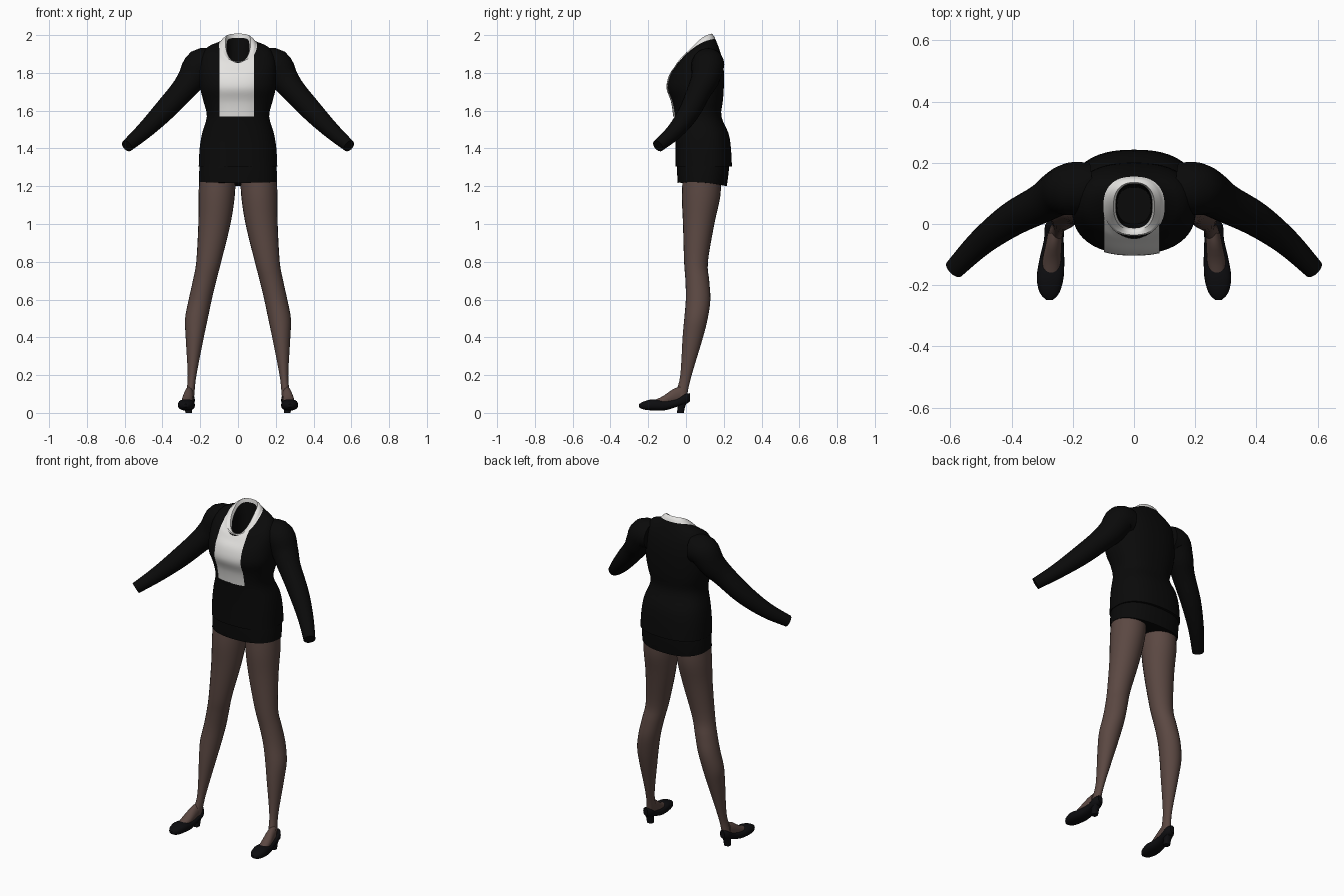
import bpy, bmesh, math
from mathutils import Vector
from mathutils.bvhtree import BVHTree

if "Cube" in bpy.data.objects:
    bpy.data.objects.remove(bpy.data.objects["Cube"])


def material(name, rgb):
    m = bpy.data.materials.new(name)
    m.diffuse_color = (*rgb, 1)
    m.use_nodes = True
    m.node_tree.nodes["Principled BSDF"].inputs["Base Color"].default_value = m.diffuse_color
    return m


BLACK = material("black_cloth", (0.003, 0.003, 0.003))
WHITE = material("white_shirt", (0.78, 0.77, 0.75))
BROWN = material("brown_stocking", (0.105, 0.065, 0.055))
SHOE = material("black_leather", (0.004, 0.004, 0.005))


def spline(rows, n):
    """Catmull-Rom interpolation of parameter rows."""
    out = []
    for i in range(len(rows) - 1):
        p = [rows[max(0, min(len(rows) - 1, i + k))] for k in (-1, 0, 1, 2)]
        for j in range(n):
            t = j / n
            out.append([0.5 * (2 * b + (c - a) * t + (2 * a - 5 * b + 4 * c - d) * t * t
                               + (3 * b - a - 3 * c + d) * t ** 3) for a, b, c, d in zip(*p)])
    return out + [list(rows[-1])]


def finish(name, bm, mats, mirror=False, angle=45):
    me = bpy.data.meshes.new(name)
    bm.to_mesh(me)
    bm.free()
    ob = bpy.data.objects.new(name, me)
    bpy.context.collection.objects.link(ob)
    for m in mats:
        me.materials.append(m)
    if mirror:
        ob.modifiers.new("mirror", 'MIRROR')
    bpy.ops.object.select_all(action='DESELECT')
    ob.select_set(True)
    bpy.context.view_layer.objects.active = ob
    bpy.ops.object.shade_smooth_by_angle(angle=math.radians(angle))
    return ob


def loft(rings, rule=None):
    """Skin a list of rings, cap both ends; rule(row, centre) gives the material."""
    bm = bmesh.new()
    vs = [[bm.verts.new(p) for p in r] for r in rings]
    n = len(vs[0])
    for i in range(len(vs) - 1):
        for j in range(n):
            k = (j + 1) % n
            f = bm.faces.new((vs[i][j], vs[i][k], vs[i + 1][k], vs[i + 1][j]))
            if rule:
                f.material_index = rule(i, f.calc_center_median())
    bm.faces.new(vs[0][::-1])
    bm.faces.new(vs[-1])
    bmesh.ops.recalc_face_normals(bm, faces=bm.faces[:])
    return bm


def unit(n, e=2.0):
    """Superellipse points of radius one."""
    pts = []
    for j in range(n):
        a = 2 * math.pi * j / n
        c, s = math.cos(a), math.sin(a)
        pts.append((math.copysign(abs(c) ** (2 / e), c), math.copysign(abs(s) ** (2 / e), s)))
    return pts


def body_ring(zf, zs, zb, rx, yf, yb, e=2.4):
    """Body section with separate heights at the front, sides and back."""
    cy, ry = (yf + yb) / 2, (yb - yf) / 2
    return [(rx * u, cy + ry * v, zs + (zb - zf) / 2 * v + ((zf + zb) / 2 - zs) * v * v)
            for u, v in unit(48, e)]


def flat(z, rx, yf, yb):
    return (z, z, z, rx, yf, yb)


# Jacket with shirt collar rim and hollow neck
STEP = 3
rows = [flat(1.305, .208, -.056, .243), flat(1.40, .203, -.056, .238),
        flat(1.48, .19, -.057, .225), flat(1.57, .165, -.062, .187),
        flat(1.65, .183, -.074, .195), flat(1.72, .2, -.098, .2),
        (1.79, 1.80, 1.81, .203, -.083, .2), (1.83, 1.88, 1.88, .195, -.056, .19),
        (1.85, 1.932, 1.93, .16, -.044, .175), (1.857, 1.945, 1.98, .1, -.038, .155),
        (1.86, 1.955, 2.0, .085, -.033, .143), (1.845, 1.945, 1.985, .06, -.014, .132),
        (1.75, 1.75, 1.75, .055, .0, .12)]
rings = [body_ring(*r) for r in spline(rows, STEP)]


def jacket_rule(i, c):
    if 9 * STEP <= i < 11 * STEP:
        return 1
    return 0


bm = loft(rings, jacket_rule)
tree = BVHTree.FromBMesh(bm)
finish("jacket", bm, [BLACK, WHITE])

# Shirt front, projected onto the jacket
bm = bmesh.new()
NX, NZ = 12, 24
grid = []
for i in range(NX + 1):
    x = -.098 + .182 * i / NX
    top = 1.853 + 8 * x * x
    col = []
    for j in range(NZ + 1):
        z = 1.57 + (top - 1.57) * j / NZ
        hit = tree.ray_cast(Vector((x, -1, z)), Vector((0, 1, 0)))[0]
        y = hit.y if hit else 0
        col.append(bm.verts.new((x, y - .006, z)))
    grid.append(col)
for i in range(NX):
    for j in range(NZ):
        bm.faces.new((grid[i][j], grid[i + 1][j], grid[i + 1][j + 1], grid[i][j + 1]))
finish("shirt_front", bm, [WHITE])

# Skirt
rows = [flat(1.40, .19, -.045, .225), flat(1.30, .204, -.048, .228),
        (1.218, 1.22, 1.2, .207, -.044, .216)]
finish("skirt", loft([body_ring(*r) for r in spline(rows, 3)]), [BLACK])

# Sleeves along a bent path: x, y, z, radius
path = spline([(.14, .12, 1.845, .08), (.2, .115, 1.84, .087), (.245, .102, 1.77, .076),
               (.30, .068, 1.70, .064), (.40, .015, 1.59, .056), (.50, -.06, 1.49, .044),
               (.588, -.148, 1.413, .033)], 4)
rings = []
for i, p in enumerate(path):
    a, b = path[max(0, i - 1)], path[min(len(path) - 1, i + 1)]
    q = (Vector(b[:3]) - Vector(a[:3])).to_track_quat('Z', 'Y')
    rings.append([Vector(p[:3]) + q @ Vector((u * p[3], v * p[3], 0)) for u, v in unit(20)])
finish("sleeves", loft(rings), [BLACK], mirror=True)

# Stockinged legs: z, centre x, radius x, centre y, radius y
path = spline([(1.27, .108, .095, .085, .1), (1.15, .113, .096, .08, .102),
               (1.0, .125, .085, .067, .083), (.8, .155, .066, .053, .063),
               (.7, .177, .062, .06, .063), (.6, .2, .061, .064, .065),
               (.5, .22, .06, .053, .062), (.4, .229, .048, .036, .054),
               (.2, .243, .023, .0, .03), (.11, .252, .022, -.022, .031),
               (.06, .258, .024, -.028, .034)], 4)
rings = [[(cx + rx * u, cy + ry * v, z) for u, v in unit(24)] for z, cx, rx, cy, ry in path]
finish("legs", loft(rings), [BROWN], mirror=True)


def along_foot(rows, e):
    """Loft along y: y, centre x, half width, bottom z, top z."""
    return loft([[(cx + w * u, y, (lo + hi) / 2 + (hi - lo) / 2 * v) for u, v in unit(20, e)]
                 for y, cx, w, lo, hi in spline(rows, 3)])


# Insteps rising out of the shoes
finish("insteps", along_foot([(-.165, .272, .026, .035, .068), (-.12, .269, .03, .035, .09),
                              (-.07, .263, .027, .04, .125), (-.03, .258, .024, .05, .14)], 2),
       [BROWN], mirror=True)

# Low court shoes with a heel
finish("shoes", along_foot([(-.249, .276, .01, .03, .046), (-.225, .276, .032, .018, .06),
                            (-.175, .274, .044, .013, .072), (-.11, .268, .04, .014, .066),
                            (-.05, .262, .032, .032, .075), (-.005, .26, .031, .045, .1),
                            (.02, .26, .014, .06, .104)], 2.5), [SHOE], mirror=True)
rings = [[(.261 + r * u, cy + r * v, z) for u, v in unit(12, 3)]
         for z, cy, r in [(0, -.03, .018), (.03, -.025, .019), (.065, -.018, .027)]]
finish("shoe_heels", loft(rings), [SHOE], mirror=True)
